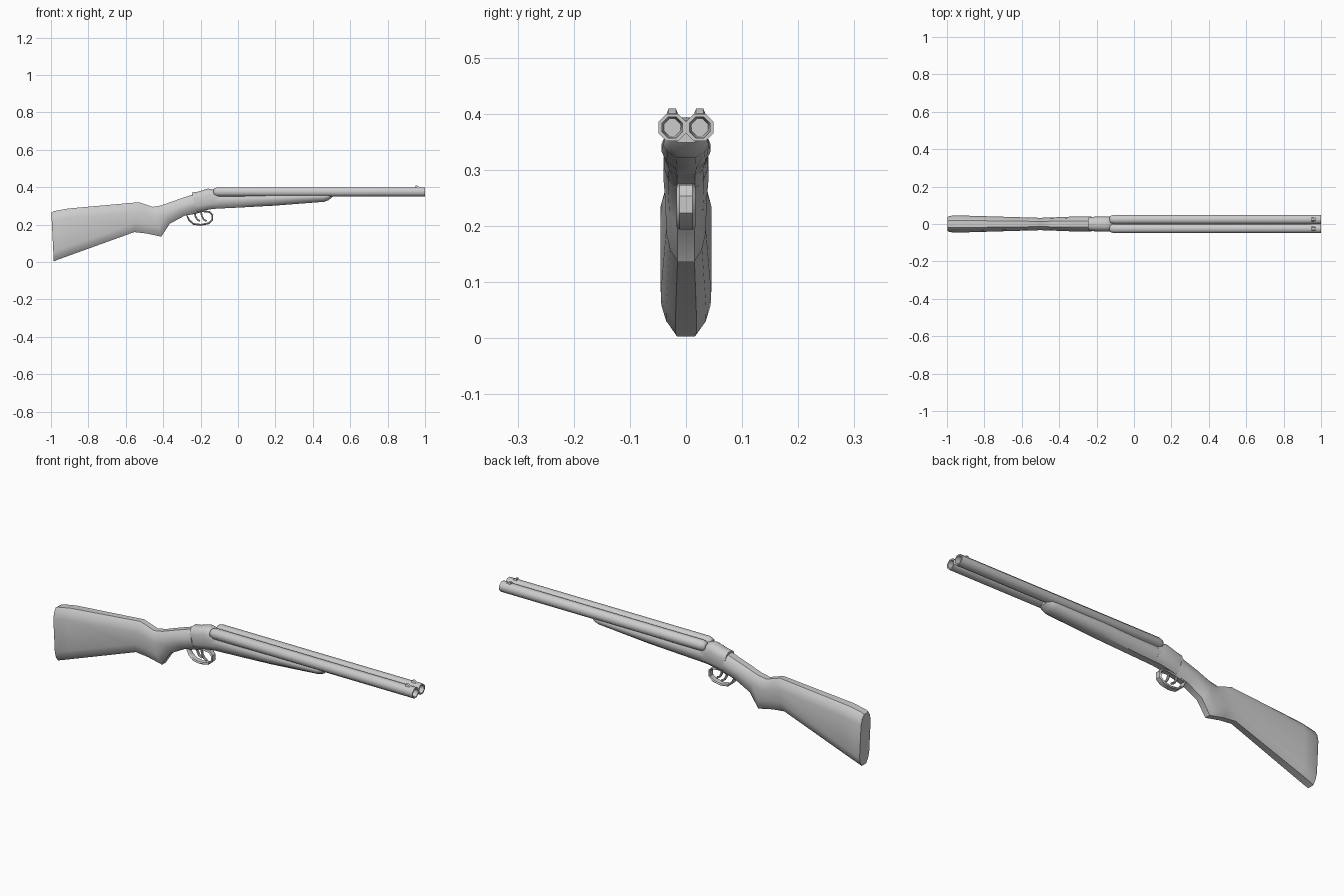
import bpy, bmesh, math
from mathutils import Vector

if "Cube" in bpy.data.objects:
    bpy.data.objects.remove(bpy.data.objects["Cube"])


def finish(name, bm, angle=40):
    bmesh.ops.recalc_face_normals(bm, faces=bm.faces)
    me = bpy.data.meshes.new(name)
    bm.to_mesh(me)
    bm.free()
    ob = bpy.data.objects.new(name, me)
    bpy.context.collection.objects.link(ob)
    bpy.ops.object.select_all(action='DESELECT')
    ob.select_set(True)
    bpy.context.view_layer.objects.active = ob
    bpy.ops.object.shade_smooth_by_angle(angle=math.radians(angle))
    return ob


def skin(name, rings, caps=True, closed=False, angle=40):
    """Bridge equal-sized rings of points."""
    bm = bmesh.new()
    vr = [[bm.verts.new(p) for p in r] for r in rings]
    n = len(vr[0])
    pairs = list(zip(vr, vr[1:])) + ([(vr[-1], vr[0])] if closed else [])
    for a, b in pairs:
        for i in range(n):
            bm.faces.new((a[i], a[(i + 1) % n], b[(i + 1) % n], b[i]))
    if caps and not closed:
        bm.faces.new(vr[0])
        bm.faces.new(vr[-1])
    return finish(name, bm, angle)


def body_ring(xt, zt, xb, zb, w, corner=0.05):
    """Rounded upright section between a top and a bottom point."""
    h = zt - zb
    c = min(corner, h * 0.42)
    half = [(0.42 * w, 0), (0.8 * w, 0.42 * c), (w, c), (w, h - c),
            (0.8 * w, h - 0.35 * c), (0.42 * w, h)]
    loop = half + [(-y, d) for y, d in reversed(half)]
    return [(xb + (xt - xb) * d / h, y, zb + d) for y, d in loop]


def loft(name, sections, corner=0.05):
    return skin(name, [body_ring(*s, corner) for s in sections])


def ribbon(name, path, width, thick, closed=False, y=0):
    """Flat strap following an (x, z) path."""
    pts = [Vector((p[0], 0, p[1])) for p in path]
    n = len(pts)
    rings = []
    for i, p in enumerate(pts):
        a = pts[i - 1] if closed or i else p
        b = pts[(i + 1) % n] if closed or i < n - 1 else p
        t = (b - a).normalized()
        nrm = Vector((-t.z, 0, t.x)) * thick / 2
        rings.append([p + nrm * s + Vector((0, y + width / 2 * q, 0))
                      for s, q in ((1, 0.7), (0, 1), (-1, 0.7), (-1, -0.7), (0, -1), (1, -0.7))])
    return skin(name, rings, closed=closed)


# Stock: butt, comb, grip and wrist (x top, z top, x bottom, z bottom, half width)
loft("stock", [
    (-0.998, 0.264, -0.985, 0.003, 0.038),
    (-0.985, 0.272, -0.973, 0.009, 0.044),
    (-0.91, 0.286, -0.91, 0.032, 0.045),
    (-0.53, 0.320, -0.555, 0.160, 0.034),
    (-0.505, 0.312, -0.49, 0.153, 0.033),
    (-0.455, 0.295, -0.41, 0.136, 0.035),
    (-0.41, 0.303, -0.365, 0.205, 0.037),
    (-0.34, 0.328, -0.285, 0.248, 0.040),
    (-0.24, 0.362, -0.22, 0.266, 0.040),
])

# Receiver
loft("receiver", [
    (-0.245, 0.372, -0.235, 0.264, 0.036),
    (-0.215, 0.376, -0.20, 0.272, 0.039),
    (-0.16, 0.393, -0.16, 0.280, 0.039),
    (-0.135, 0.388, -0.135, 0.284, 0.039),
    (-0.105, 0.380, -0.105, 0.286, 0.037),
], 0.03)

# Forend
loft("forend", [
    (-0.125, 0.372, -0.125, 0.285, 0.038),
    (0.0, 0.372, 0.0, 0.291, 0.039),
    (0.2, 0.376, 0.2, 0.302, 0.044),
    (0.46, 0.374, 0.46, 0.322, 0.041),
    (0.485, 0.372, 0.485, 0.331, 0.038),
    (0.505, 0.370, 0.505, 0.349, 0.030),
], 0.035)

# Barrels with recessed bores, and a bead on each muzzle
profile = [(-0.13, 0.015), (-0.127, 0.020), (-0.11, 0.0265), (1.0, 0.0265),
           (1.0, 0.020), (0.93, 0.016)]
for side, tag in ((-1, "near"), (1, "far")):
    rings = []
    for x, r in profile:
        rings.append([(x, side * 0.0245 + r * math.cos((k + 0.5) * math.pi / 4),
                       0.3755 + r * math.sin((k + 0.5) * math.pi / 4)) for k in range(8)])
    skin("barrel_" + tag, rings, angle=50)
    skin("bead_" + tag, [[(x, side * 0.0245 + y * s, z) for y, z, s in
                          ((-1, 0.397, w), (1, 0.397, w), (0.6, top, w), (-0.6, top, w))]
                         for x, top, w in ((0.95, 0.409, 0.011), (0.958, 0.409, 0.011),
                                           (0.972, 0.400, 0.011))])

# Rib joining the barrels
ribbon("barrel_rib", [(-0.11, 0.378), (0.95, 0.378)], 0.02, 0.02)

# Trigger guard
ribbon("trigger_guard", [
    (-0.275, 0.253), (-0.262, 0.225), (-0.238, 0.204), (-0.20, 0.199), (-0.158, 0.207),
    (-0.138, 0.225), (-0.137, 0.252), (-0.152, 0.268), (-0.19, 0.272), (-0.235, 0.262),
], 0.034, 0.010, closed=True)

# Pair of curved triggers
for i, dx in enumerate((0, 0.035)):
    ribbon("trigger_%d" % (i + 1), [
        (-0.232 + dx, 0.272), (-0.229 + dx, 0.247), (-0.219 + dx, 0.228), (-0.203 + dx, 0.219),
    ], 0.011, 0.009, y=0.006 - 0.012 * i)
